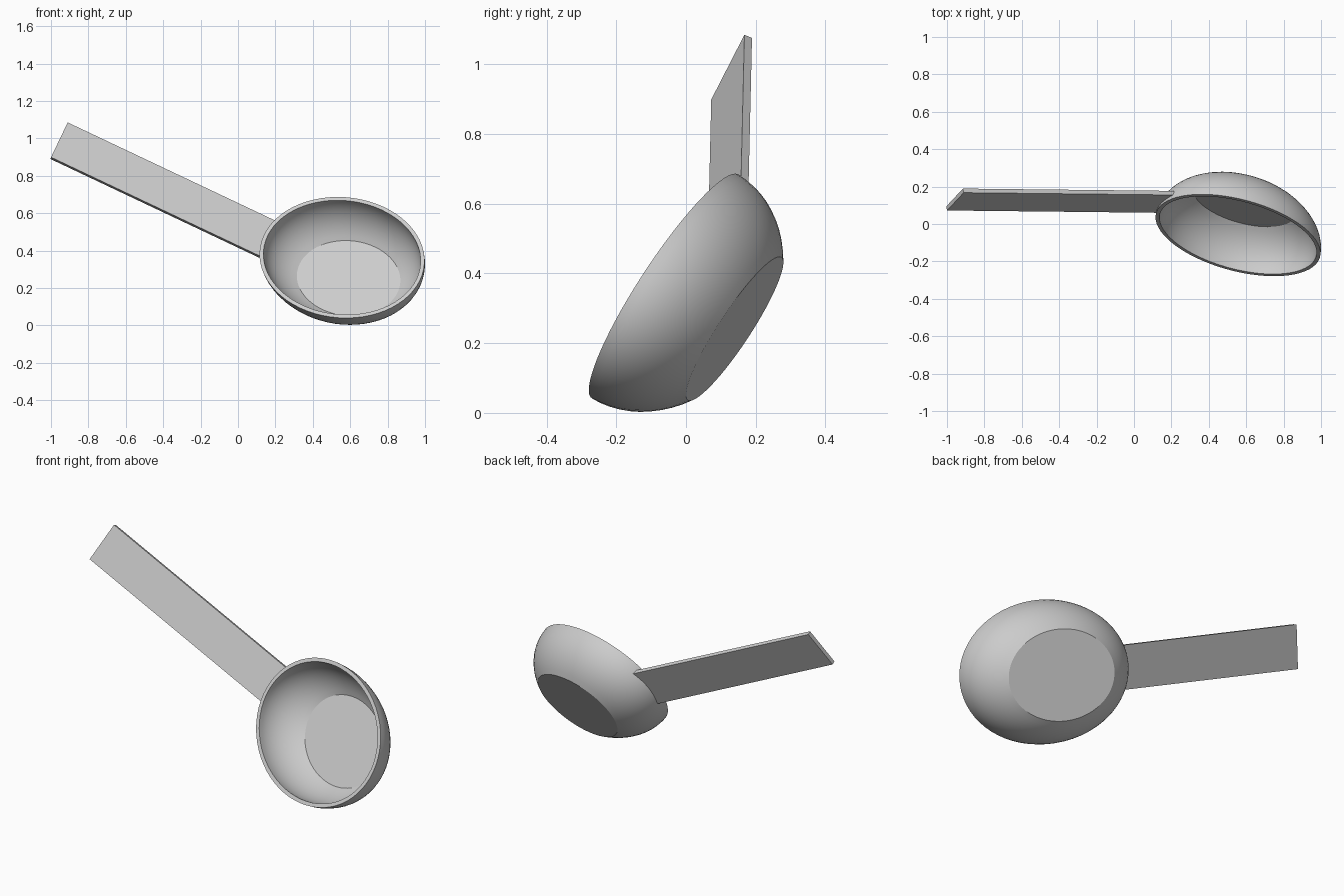
import bpy, bmesh
from math import sin, cos, pi, sqrt, acos
from mathutils import Vector, Matrix

if "Cube" in bpy.data.objects:
    bpy.data.objects.remove(bpy.data.objects["Cube"])


def make_object(name, bm, frame, origin, smooth):
    bmesh.ops.recalc_face_normals(bm, faces=bm.faces)
    mesh = bpy.data.meshes.new(name)
    bm.to_mesh(mesh)
    bm.free()
    ob = bpy.data.objects.new(name, mesh)
    bpy.context.collection.objects.link(ob)
    # columns of the local frame become the object's axes
    ob.matrix_world = Matrix.Translation(origin) @ Matrix(frame).transposed().to_4x4()
    if smooth:
        bpy.ops.object.select_all(action='DESELECT')
        ob.select_set(True)
        bpy.context.view_layer.objects.active = ob
        bpy.ops.object.shade_smooth_by_angle(angle=0.4)
    return ob


def frame_from(x_dir, y_dir):
    x = Vector(x_dir).normalized()
    z = x.cross(Vector(y_dir)).normalized()
    return x, z.cross(x), z


# Bowl: half ellipsoid shell with a flat floor, tilted forward
A, B, C, DEPTH, WALL = 0.461, 0.367, 0.308, 0.237, 0.021
SEG, STEPS = 64, 10


def half_profile(a, b, c, depth):
    """Rings (a, b, z) from the rim down to the flat floor."""
    end = pi / 2 - acos(depth / c)
    return [(a * cos(end * i / STEPS), b * cos(end * i / STEPS), -c * sin(end * i / STEPS))
            for i in range(STEPS + 1)]


outer = half_profile(A, B, C, DEPTH)
inner = half_profile(A - WALL, B - WALL, C - WALL, DEPTH - WALL)
bm = bmesh.new()
rings = [[bm.verts.new((a * cos(2 * pi * k / SEG), b * sin(2 * pi * k / SEG), z))
          for k in range(SEG)] for a, b, z in outer[::-1] + inner]
for r0, r1 in zip(rings, rings[1:]):
    for k in range(SEG):
        j = (k + 1) % SEG
        bm.faces.new((r0[k], r0[j], r1[j], r1[k]))
bm.faces.new(rings[0])
bm.faces.new(rings[-1])
bowl_frame = frame_from((0.9015, -0.337, -0.265), (0.396, 0.419, 0.815))
make_object("bowl", bm, bowl_frame, Vector((0.556, -0.06, 0.363)), True)

# Handle: flat bar whose inner end follows the curve of the bowl wall
LENGTH, WIDTH, THICK = 1.225, 0.227, 0.024
outline = [(0, WIDTH / 2), (0, -WIDTH / 2)]
for i in range(9):
    v = WIDTH * (i / 8 - 0.5)
    outline.append((LENGTH + 0.45 * (1 - sqrt(1 - (v / 0.356) ** 2)), v))
bm = bmesh.new()
face = bm.faces.new([bm.verts.new((x, y, 0)) for x, y in outline])
ext = bmesh.ops.extrude_face_region(bm, geom=[face])
bmesh.ops.translate(bm, vec=(0, 0, -THICK),
                    verts=[g for g in ext["geom"] if isinstance(g, bmesh.types.BMVert)])
handle_frame = frame_from((0.903, -0.01, -0.427), (0.09, 0.095, 0.185))
make_object("handle", bm, handle_frame, Vector((-0.955, 0.12, 0.992)), False)
